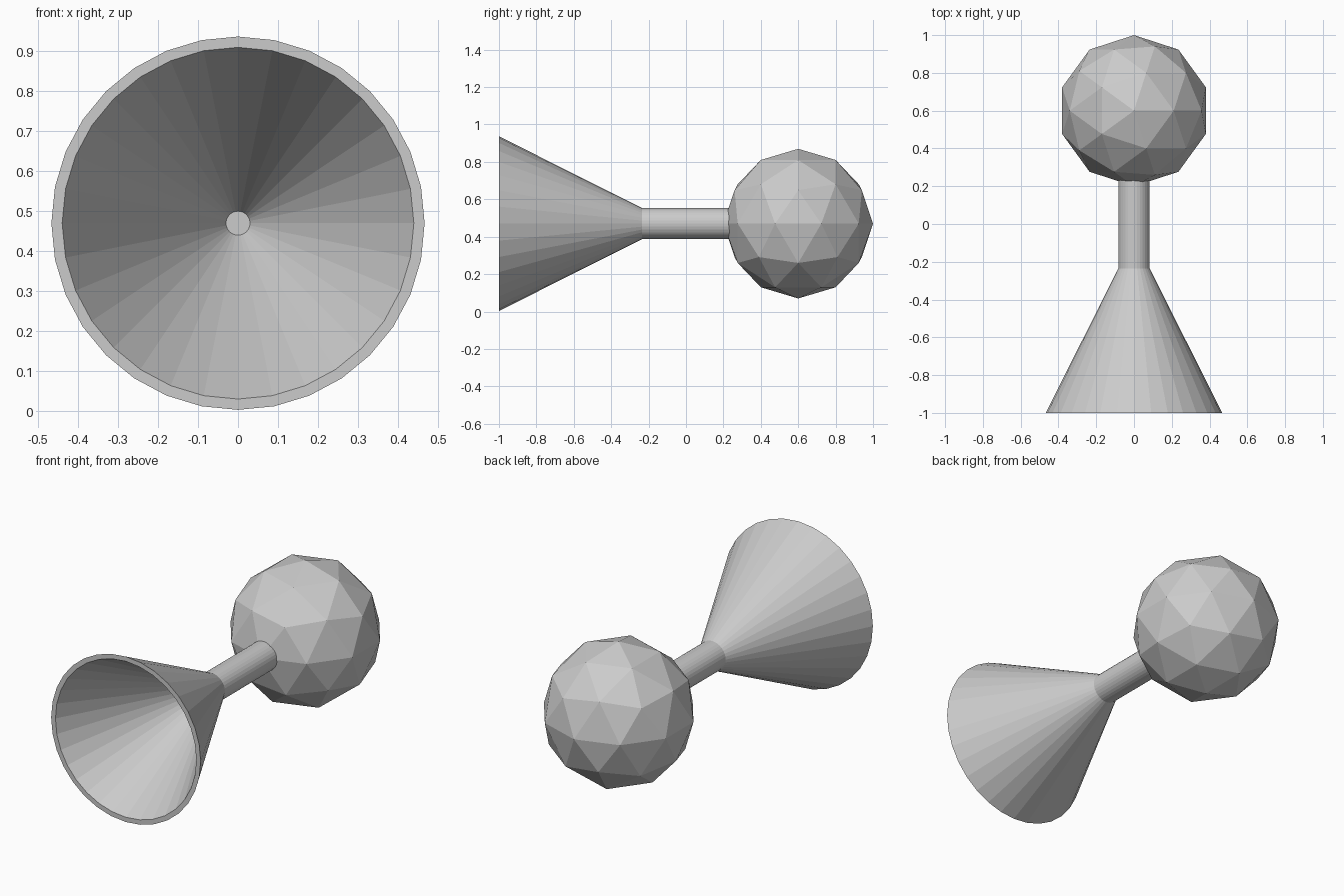
import bpy, bmesh
from math import cos, sin, tau

if "Cube" in bpy.data.objects:
    bpy.data.objects.remove(bpy.data.objects["Cube"])

CZ = 0.47      # height of the shared axis
SIDES = 32


def lathe(name, profile):
    """Revolve (radius, y) rings around the y axis and cap both ends."""
    bm = bmesh.new()
    rings = [[bm.verts.new((r * sin(tau * i / SIDES), y, CZ + r * cos(tau * i / SIDES)))
              for i in range(SIDES)] for r, y in profile]
    for a, b in zip(rings, rings[1:]):
        for i in range(SIDES):
            j = (i + 1) % SIDES
            bm.faces.new((a[i], a[j], b[j], b[i]))
    bm.faces.new(rings[0])
    bm.faces.new(rings[-1])
    bmesh.ops.recalc_face_normals(bm, faces=bm.faces)
    mesh = bpy.data.meshes.new(name)
    bm.to_mesh(mesh)
    bm.free()
    obj = bpy.data.objects.new(name, mesh)
    bpy.context.collection.objects.link(obj)
    return obj


# Hollow cone: inner floor, inner wall, rim, outer wall, back cap
lathe("horn", [(0.03, -0.25), (0.44, -1.0), (0.467, -1.0), (0.083, -0.235)])

# Straight neck, ending just inside the bulb
lathe("neck", [(0.083, -0.235), (0.083, 0.25)])

# Faceted squeeze bulb
bpy.ops.mesh.primitive_ico_sphere_add(subdivisions=2, radius=0.4, location=(0, 0.6, CZ))
bpy.context.object.name = "bulb"
